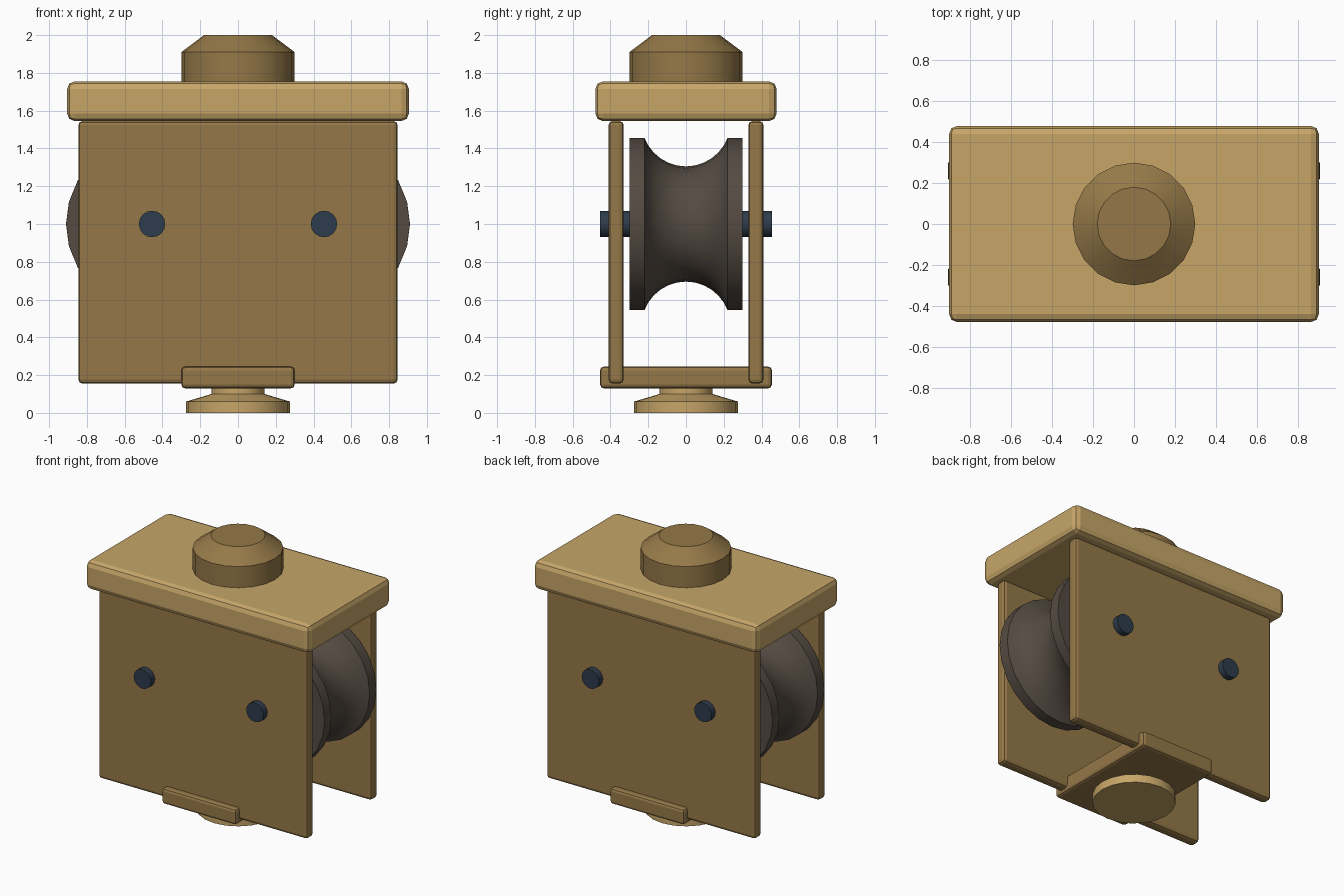
import bpy, bmesh, math
from mathutils import Matrix, Vector

if "Cube" in bpy.data.objects:
    bpy.data.objects.remove(bpy.data.objects["Cube"])


def material(name, rgb):
    m = bpy.data.materials.new(name)
    m.diffuse_color = (*rgb, 1)
    m.use_nodes = True
    m.node_tree.nodes["Principled BSDF"].inputs["Base Color"].default_value = m.diffuse_color
    return m


LIGHT = material("light_brass", (0.57, 0.38, 0.14))
DARK = material("dark_brass", (0.30, 0.19, 0.065))
WHEEL = material("dark_iron", (0.09, 0.07, 0.055))
STEEL = material("blue_steel", (0.027, 0.045, 0.072))


def finish(name, bm, mat, smooth):
    bmesh.ops.recalc_face_normals(bm, faces=bm.faces)
    me = bpy.data.meshes.new(name)
    bm.to_mesh(me)
    bm.free()
    me.materials.append(mat)
    ob = bpy.data.objects.new(name, me)
    bpy.context.collection.objects.link(ob)
    if smooth:
        bpy.ops.object.select_all(action='DESELECT')
        ob.select_set(True)
        bpy.context.view_layer.objects.active = ob
        bpy.ops.object.shade_smooth_by_angle(angle=math.radians(30))
    return ob


def box(name, lo, hi, bevel, mat):
    bm = bmesh.new()
    lo, hi = Vector(lo), Vector(hi)
    bmesh.ops.create_cube(bm, size=1, matrix=Matrix.Translation((lo + hi) / 2)
                          @ Matrix.Diagonal((*(hi - lo), 1)))
    bmesh.ops.bevel(bm, geom=bm.edges[:], offset=bevel, segments=2,
                    profile=0.5, affect='EDGES')
    return finish(name, bm, mat, False)


def lathe(name, profile, sides, mat, matrix=Matrix()):
    """Solid of revolution about z from (radius, height) pairs, then moved by matrix."""
    bm = bmesh.new()
    rings = []
    for r, h in profile:
        rings.append([bm.verts.new((r * math.cos(a), r * math.sin(a), h))
                      for a in (2 * math.pi * i / sides for i in range(sides))])
    for a, b in zip(rings, rings[1:]):
        for i in range(sides):
            j = (i + 1) % sides
            bm.faces.new((a[i], a[j], b[j], b[i]))
    bm.faces.new(rings[0])
    bm.faces.new(rings[-1])
    bm.transform(matrix)
    return finish(name, bm, mat, True)


# Housing: top block, two cheek plates, bottom crossbar
box("top_block", (-0.905, -0.48, 1.545), (0.905, 0.48, 1.755), 0.04, LIGHT)
for side, y in (("front", -0.37), ("back", 0.37)):
    box(side + "_plate", (-0.845, y - 0.04, 0.155), (0.845, y + 0.04, 1.545), 0.022, DARK)
box("bottom_crossbar", (-0.3, -0.455, 0.13), (0.3, 0.455, 0.245), 0.02, DARK)

# Turned knob on top and foot below
lathe("top_knob", [(0.3, 1.74), (0.3, 1.91), (0.18, 2.0)], 20, DARK)
lathe("bottom_foot", [(0.275, 0), (0.275, 0.06), (0.14, 0.1), (0.14, 0.14)], 20, LIGHT)

# Grooved wheel profile: flanges with a circular arc between
R, half = 0.236, math.asin(0.22 / 0.236)
groove = [(0.541 - R * math.cos(t), R * math.sin(t))
          for t in (half * (i / 6 - 1) for i in range(13))]
wheel = [(0.455, -0.3)] + groove + [(0.455, 0.3)]

# Wheels and axles, left and right
for side, x in (("left", -0.455), ("right", 0.455)):
    place = Matrix.Translation((x, 0, 1)) @ Matrix.Rotation(math.pi / 2, 4, 'X')
    lathe(side + "_wheel", wheel, 24, WHEEL, place)
    lathe(side + "_axle", [(0.07, -0.455), (0.07, 0.455)], 16, STEEL, place)
